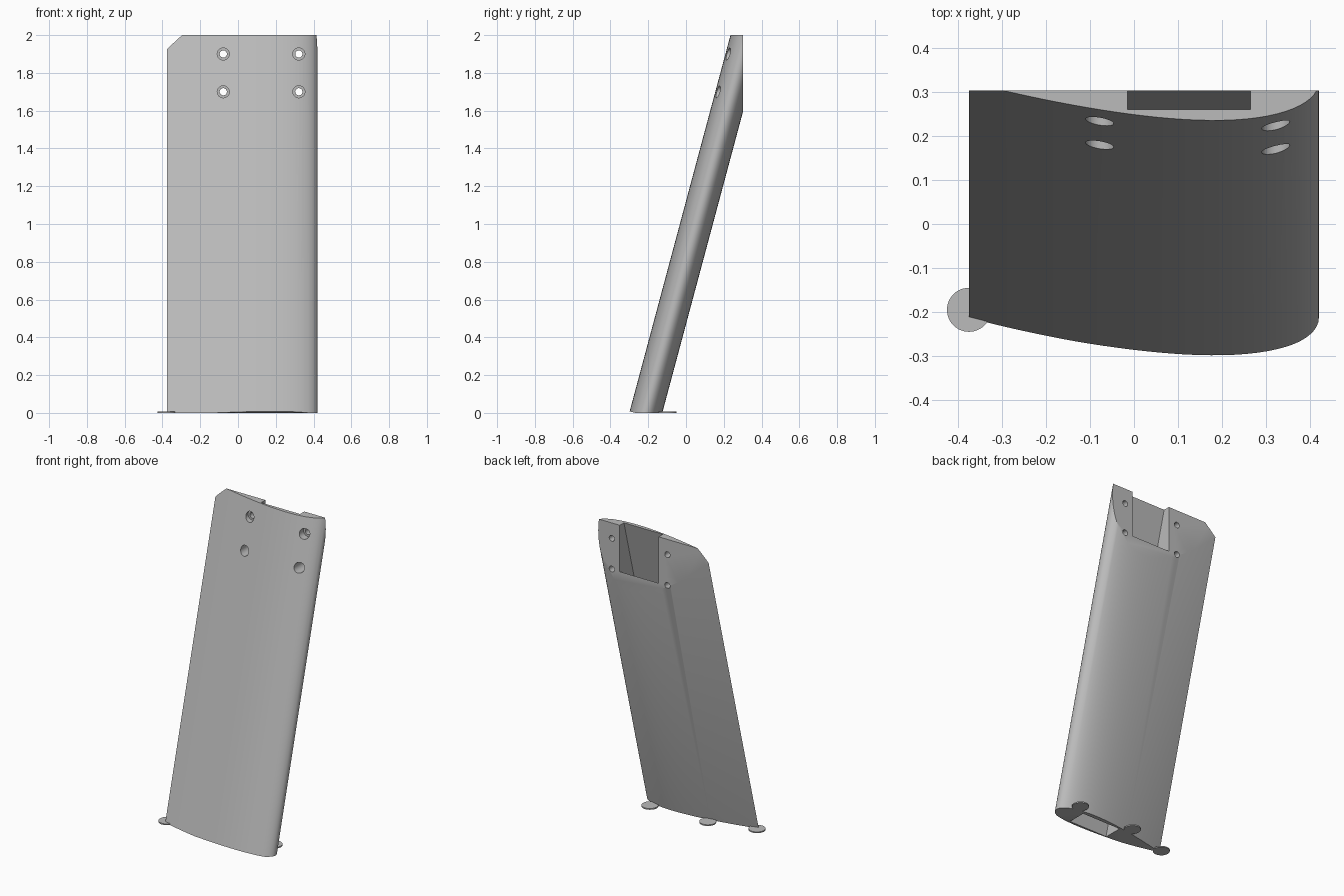
import bpy, bmesh, math
from mathutils import Vector

if "Cube" in bpy.data.objects:
    bpy.data.objects.remove(bpy.data.objects["Cube"])

LEAN = math.tan(math.radians(15))   # backward lean of the post
HEIGHT, BACK = 2.0, 0.303
NOSE_X, CHORD, THICK, MID_Y = 0.42, 0.795, 0.22, -0.213

grey = bpy.data.materials.new("plain_grey")
grey.use_nodes = True
grey.diffuse_color = (0.5, 0.5, 0.5, 1)
grey.node_tree.nodes["Principled BSDF"].inputs["Base Color"].default_value = (0.5, 0.5, 0.5, 1)


def finish(bm, name):
    bmesh.ops.recalc_face_normals(bm, faces=bm.faces)
    mesh = bpy.data.meshes.new(name)
    bm.to_mesh(mesh)
    bm.free()
    mesh.materials.append(grey)
    obj = bpy.data.objects.new(name, mesh)
    bpy.context.collection.objects.link(obj)
    return obj


def leaning_prism(outline, z0, z1):
    """Extrude a ground outline upward along the lean."""
    bm = bmesh.new()
    rings = [[bm.verts.new((x, y + LEAN * z, z)) for x, y in outline] for z in (z0, z1)]
    bm.faces.new(rings[0][::-1])
    bm.faces.new(rings[1])
    n = len(outline)
    for i in range(n):
        j = (i + 1) % n
        bm.faces.new((rings[0][i], rings[0][j], rings[1][j], rings[1][i]))
    return bm


def trim(bm, point, normal):
    """Cut away everything on the normal's side and cap the cut."""
    geom = bm.verts[:] + bm.edges[:] + bm.faces[:]
    bmesh.ops.bisect_plane(bm, geom=geom, plane_co=point, plane_no=normal, clear_outer=True)
    bmesh.ops.holes_fill(bm, edges=[e for e in bm.edges if e.is_boundary])


def cylinder(name, radius, start, end, sides=32):
    start, end = Vector(start), Vector(end)
    axis = end - start
    bm = bmesh.new()
    bmesh.ops.create_cone(bm, cap_ends=True, segments=sides, radius1=radius,
                          radius2=radius, depth=axis.length)
    bmesh.ops.rotate(bm, verts=bm.verts, matrix=axis.to_track_quat('Z', 'Y').to_matrix())
    bmesh.ops.translate(bm, verts=bm.verts, vec=(start + end) / 2)
    return finish(bm, name)


def subtract(obj, cutter):
    cutter.hide_render = True
    mod = obj.modifiers.new("cut", 'BOOLEAN')
    mod.operation, mod.solver, mod.object = 'DIFFERENCE', 'EXACT', cutter
    bpy.context.view_layer.objects.active = obj
    bpy.ops.object.modifier_apply(modifier=mod.name)
    bpy.data.objects.remove(cutter)


def smooth(obj):
    bpy.ops.object.select_all(action='DESELECT')
    obj.select_set(True)
    bpy.context.view_layer.objects.active = obj
    bpy.ops.object.shade_smooth_by_angle(angle=math.radians(30))


# Streamlined cross-section, rounded nose at +x and thin tail at -x
def half_thickness(t):
    return 5 * THICK * CHORD * (0.2969 * math.sqrt(t) - 0.126 * t - 0.3516 * t**2
                                + 0.2843 * t**3 - 0.1036 * t**4)


STEPS = 40
stations = [(1 - math.cos(math.pi * i / STEPS)) / 2 for i in range(STEPS + 1)]
front = [(NOSE_X - CHORD * t, MID_Y - half_thickness(t)) for t in stations[::-1]]
rear = [(NOSE_X - CHORD * t, MID_Y + half_thickness(t)) for t in stations[1:]]

# Post body, trimmed flat at the back and eased at the front of the foot
bm = leaning_prism(front + rear, 0, HEIGHT)
trim(bm, (0, BACK, 0), (0, 1, 0))
trim(bm, (0, -0.268, 0), (0, -LEAN, -1))
body = finish(bm, "post_body")

# Rectangular channel running the full length
x0, x1, y0, y1 = -0.015, 0.265, MID_Y - 0.063, MID_Y + 0.061
channel = leaning_prism([(x0, y0), (x1, y0), (x1, y1), (x0, y1)], -0.2, 2.2)
subtract(body, finish(channel, "channel_cutter"))

# Four counterbored screw holes
for x in (-0.078, 0.322):
    for z in (1.7, 1.9):
        subtract(body, cylinder("bore_cutter", 0.032, (x, -0.1, z), (x, 0.26, z)))
        subtract(body, cylinder("hole_cutter", 0.019, (x, -0.1, z), (x, 0.4, z)))
smooth(body)

# Thin round pads under the foot
for name, x, y in (("tail_pad", -0.375, -0.195), ("middle_pad", -0.08, -0.11),
                   ("nose_pad", 0.33, -0.1)):
    smooth(cylinder(name, 0.05, (x, y, 0), (x, y, 0.008), 48))
